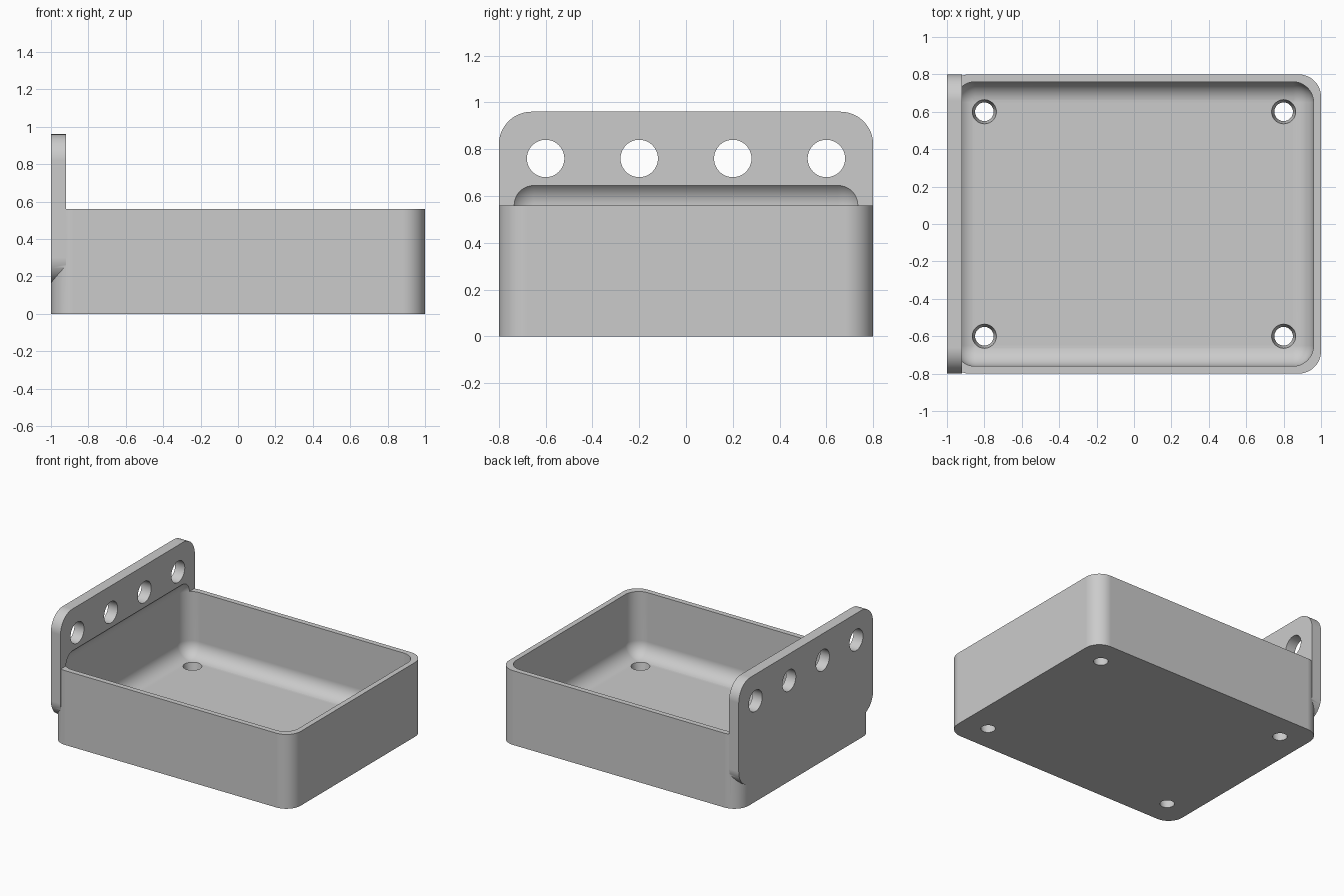
import bpy
import bmesh
from mathutils import Matrix, Vector

cube = bpy.data.objects.get("Cube")
if cube:
    bpy.data.objects.remove(cube, do_unlink=True)

grey = bpy.data.materials.new("plain grey")
grey.use_nodes = True
colour = (0.6, 0.6, 0.6, 1.0)
grey.diffuse_color = colour
grey.node_tree.nodes["Principled BSDF"].inputs["Base Color"].default_value = colour


def make_object(name, bm):
    mesh = bpy.data.meshes.new(name)
    bmesh.ops.recalc_face_normals(bm, faces=bm.faces)
    bm.to_mesh(mesh)
    bm.free()
    mesh.materials.append(grey)
    obj = bpy.data.objects.new(name, mesh)
    bpy.context.collection.objects.link(obj)
    return obj


def rounded_box(name, low, high, radius, axis=None):
    """Box with rounded edges: those along one axis, or all of them."""
    low, high = Vector(low), Vector(high)
    size = high - low
    bm = bmesh.new()
    bmesh.ops.create_cube(bm, size=1)
    for v in bm.verts:
        v.co = Vector(a * b for a, b in zip(v.co, size)) + (low + high) / 2
    edges = [e for e in bm.edges if axis is None
             or abs((e.verts[0].co - e.verts[1].co).normalized()[axis]) > 0.9]
    bmesh.ops.bevel(bm, geom=edges, offset=radius, offset_type='OFFSET',
                    segments=12, profile=0.5, affect='EDGES')
    return make_object(name, bm)


def hole_cutters(name, centres, r_low, r_high, depth, turn=Matrix()):
    """One mesh holding a round or tapered plug at each centre."""
    bm = bmesh.new()
    for c in centres:
        bmesh.ops.create_cone(bm, cap_ends=True, segments=48, radius1=r_low,
                              radius2=r_high, depth=depth,
                              matrix=Matrix.Translation(c) @ turn)
    return make_object(name, bm)


def combine(target, other, operation):
    mod = target.modifiers.new(other.name, 'BOOLEAN')
    mod.operation = operation
    mod.solver = 'EXACT'
    mod.object = other
    bpy.context.view_layer.objects.active = target
    bpy.ops.object.modifier_apply(modifier=mod.name)
    bpy.data.objects.remove(other, do_unlink=True)


# Tray block and upright mounting plate
tray = rounded_box("tray_with_mounting_plate", (-1, -0.8, 0), (1, 0.8, 0.56), 0.12, 2)
plate = rounded_box("mounting_plate", (-1, -0.8, 0.16), (-0.92, 0.8, 0.96), 0.14, 0)
combine(tray, plate, 'UNION')

# Rounded hollow, which also undercuts the foot of the plate
hollow = rounded_box("hollow", (-0.96, -0.76, 0.08), (0.96, 0.76, 0.67), 0.11)
combine(tray, hollow, 'DIFFERENCE')

# Tapered drain holes in the floor
drains = hole_cutters("drain_holes", [(x, y, 0.04) for x in (-0.8, 0.8) for y in (-0.6, 0.6)],
                      0.046, 0.068, 0.12)
combine(tray, drains, 'DIFFERENCE')

# Row of mounting holes through the plate
mounts = hole_cutters("mounting_holes", [(-0.96, y, 0.76) for y in (-0.6, -0.2, 0.2, 0.6)],
                      0.08, 0.08, 0.2, Matrix.Rotation(1.5707963, 4, 'Y'))
combine(tray, mounts, 'DIFFERENCE')

# Smooth the fillets and keep the flat faces flat
bpy.ops.object.select_all(action='DESELECT')
tray.select_set(True)
bpy.context.view_layer.objects.active = tray
bpy.ops.object.shade_smooth_by_angle(angle=0.5)
normals = tray.modifiers.new("flat_normals", 'WEIGHTED_NORMAL')
normals.keep_sharp = True
